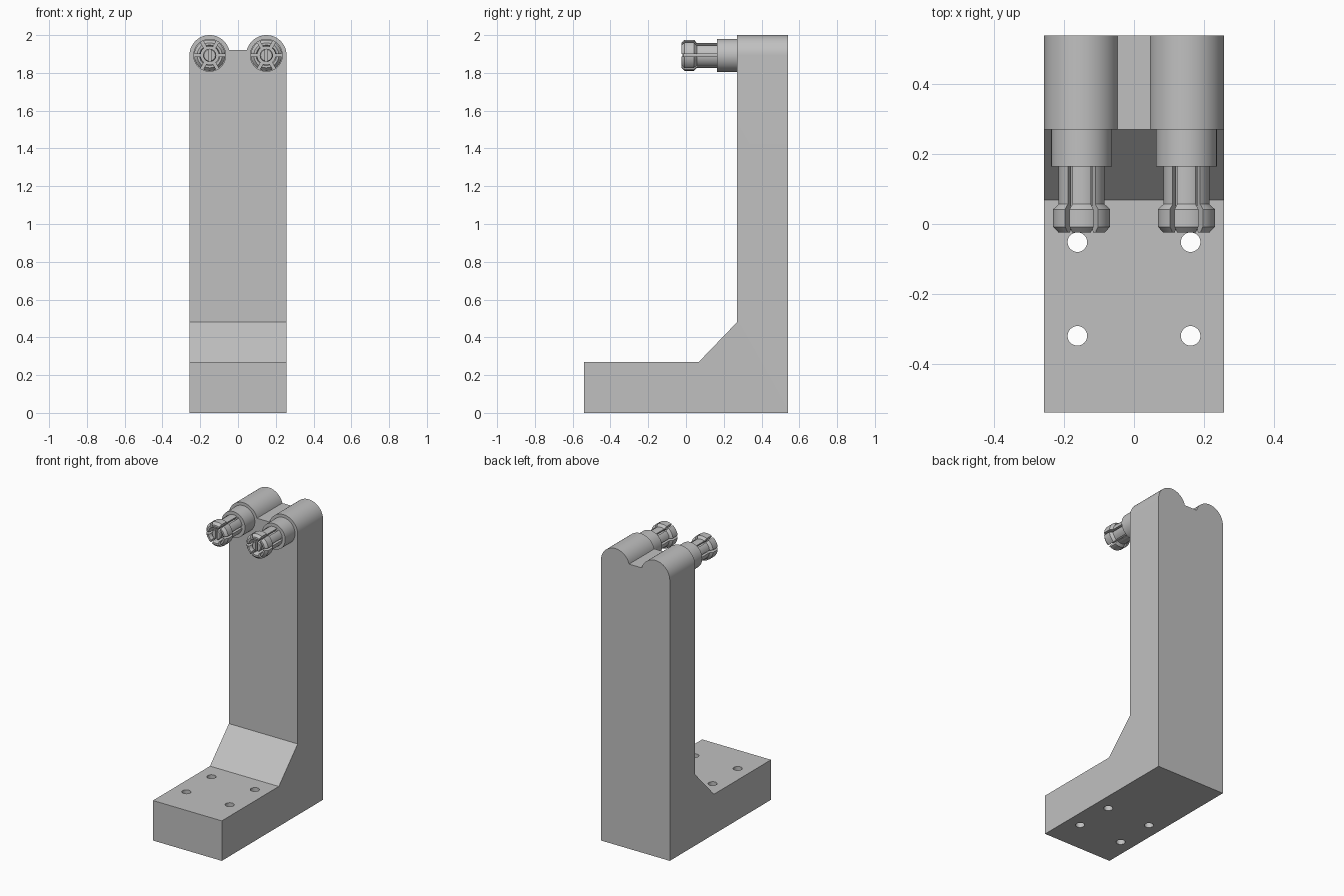
import bpy, bmesh, math
from mathutils import Matrix, Vector

if "Cube" in bpy.data.objects:
    bpy.data.objects.remove(bpy.data.objects["Cube"], do_unlink=True)

GREY = bpy.data.materials.new("light_grey")
GREY.use_nodes = True
GREY.diffuse_color = (0.53, 0.53, 0.53, 1)
GREY.node_tree.nodes["Principled BSDF"].inputs["Base Color"].default_value = GREY.diffuse_color

HALF = 0.257            # half width of the bracket
LOBE_X, LOBE_R, LOBE_Z = 0.15, 0.107, 1.893
FRONT, BACK = 0.27, 0.54


def make_object(name, bm):
    bmesh.ops.recalc_face_normals(bm, faces=bm.faces[:])
    mesh = bpy.data.meshes.new(name)
    bm.to_mesh(mesh)
    bm.free()
    mesh.materials.append(GREY)
    obj = bpy.data.objects.new(name, mesh)
    bpy.context.collection.objects.link(obj)
    return obj


def prism(name, points, offset):
    """Extrude a closed outline by an offset vector."""
    bm = bmesh.new()
    face = bm.faces.new([bm.verts.new(p) for p in points])
    new = bmesh.ops.extrude_face_region(bm, geom=[face])["geom"]
    verts = [v for v in new if isinstance(v, bmesh.types.BMVert)]
    bmesh.ops.translate(bm, verts=verts, vec=offset)
    return make_object(name, bm)


def lathe(name, profile, x, z, closed=False, steps=48):
    """Turn a (radius, y) profile about the y axis."""
    bm = bmesh.new()
    verts = [bm.verts.new((r, y, 0)) for r, y in profile]
    edges = [bm.edges.new(pair) for pair in zip(verts, verts[1:])]
    if closed:
        edges.append(bm.edges.new((verts[-1], verts[0])))
    bmesh.ops.spin(bm, geom=verts + edges, axis=(0, 1, 0), cent=(0, 0, 0),
                   angle=math.tau, steps=steps, use_duplicate=False)
    bmesh.ops.remove_doubles(bm, verts=bm.verts[:], dist=0.0001)
    bmesh.ops.translate(bm, verts=bm.verts[:], vec=(x, 0, z))
    return make_object(name, bm)


def box(name, size, matrix):
    bm = bmesh.new()
    bmesh.ops.create_cube(bm, size=1, matrix=matrix @ Matrix.Diagonal(Vector((*size, 1))))
    return make_object(name, bm)


def boolean(obj, cutter, operation="DIFFERENCE"):
    """Apply a boolean and discard the cutter."""
    mod = obj.modifiers.new("cut", "BOOLEAN")
    mod.object, mod.operation, mod.solver = cutter, operation, "EXACT"
    bpy.context.view_layer.objects.active = obj
    bpy.ops.object.modifier_apply(modifier=mod.name)
    bpy.data.objects.remove(cutter, do_unlink=True)


def smooth(obj):
    bpy.ops.object.select_all(action="DESELECT")
    obj.select_set(True)
    bpy.context.view_layer.objects.active = obj
    bpy.ops.object.shade_smooth_by_angle(angle=math.radians(28))


# Bracket: side outline trimmed by a front outline with two rounded lobes
side = [(-BACK, 0), (0.068, 0), (BACK, 0), (BACK, 2.1), (FRONT, 2.1),
        (FRONT, 0.48), (0.068, 0.27), (-BACK, 0.27)]
del side[1]
bracket = prism("bracket", [(-0.4, y, z) for y, z in side], (0.8, 0, 0))
valley = math.pi - math.asin((1.922 - LOBE_Z) / LOBE_R)
arc = [(LOBE_X + LOBE_R * math.cos(valley * i / 32),
        LOBE_Z + LOBE_R * math.sin(valley * i / 32)) for i in range(33)]
outline = [(HALF, -0.1)] + arc
outline += [(-x, z) for x, z in reversed(outline)]
trim = prism("front_trim", [(x, -1, z) for x, z in outline], (0, 2, 0))
boolean(bracket, trim, "INTERSECT")

# Screw holes through the foot
for x in (-0.162, 0.162):
    for y in (-0.052, -0.32):
        bm = bmesh.new()
        bmesh.ops.create_cone(bm, cap_ends=True, segments=32, radius1=0.028, radius2=0.028,
                              depth=1, matrix=Matrix.Translation((x, y, 0)))
        boolean(bracket, make_object("hole_cutter", bm))
smooth(bracket)

# Two identical plug connectors
for side_name, x in (("right", -LOBE_X), ("left", LOBE_X)):
    centre = Matrix.Translation((x, 0, LOBE_Z))

    collar = lathe(side_name + "_collar",
                   [(0, 0.165), (0.087, 0.165), (0.087, 0.28), (0, 0.28)], x, LOBE_Z)
    smooth(collar)

    # Hollow sleeve with a flared mouth, slit into six spring fingers
    sleeve = lathe(side_name + "_spring_sleeve",
                   [(0.066, 0.17), (0.066, 0.057), (0.082, 0.042), (0.082, -0.008),
                    (0.066, -0.025), (0.054, -0.025), (0.048, -0.012), (0.048, 0.17)],
                   x, LOBE_Z, closed=True)
    for i in range(3):
        turn = Matrix.Rotation(math.radians(60 * i), 4, "Y")
        boolean(sleeve, box("slit_cutter", (0.3, 0.3, 0.015),
                            centre @ turn @ Matrix.Translation((0, 0.014, 0))))
    smooth(sleeve)

    # Centre contact with a vertical slot in its end
    pin = lathe(side_name + "_centre_pin",
                [(0, -0.018), (0.03, -0.018), (0.035, -0.012), (0.035, 0.17), (0, 0.17)],
                x, LOBE_Z, steps=32)
    boolean(pin, box("pin_slot_cutter", (0.014, 0.12, 0.2),
                     centre @ Matrix.Translation((0, -0.02, 0))))
    smooth(pin)
